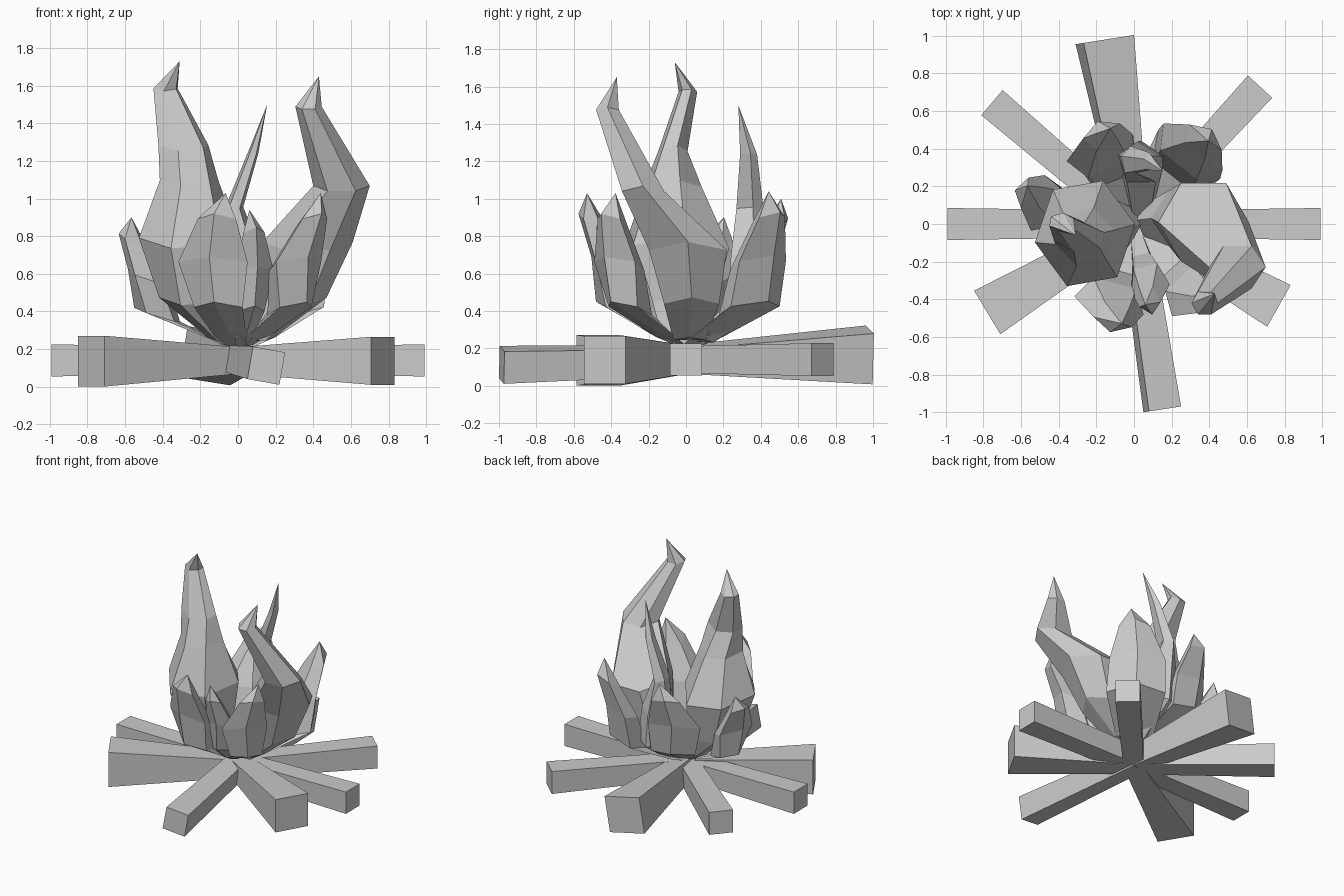
import bpy, bmesh
from math import sin, cos, pi, radians, atan2, hypot
from mathutils import Vector

if "Cube" in bpy.data.objects:
    bpy.data.objects.remove(bpy.data.objects["Cube"])


def finish(name, bm):
    bmesh.ops.recalc_face_normals(bm, faces=bm.faces)
    me = bpy.data.meshes.new(name)
    bm.to_mesh(me)
    bm.free()
    ob = bpy.data.objects.new(name, me)
    bpy.context.collection.objects.link(ob)
    return ob


def loft(name, rings, tip=None):
    bm = bmesh.new()
    loops = [[bm.verts.new(p) for p in ring] for ring in rings]
    n = len(loops[0])
    for a, b in zip(loops, loops[1:]):
        for i in range(n):
            j = (i + 1) % n
            bm.faces.new((a[i], a[j], b[j], b[i]))
    bm.faces.new(loops[0])
    if tip:
        t = bm.verts.new(tip)
        for i in range(n):
            bm.faces.new((loops[-1][i], loops[-1][(i + 1) % n], t))
    else:
        bm.faces.new(loops[-1])
    return finish(name, bm)


def log(i, x, y, zc, size, inner, roll):
    # square beam that narrows towards the middle of the fire
    d = Vector((x, y, 0)).normalized()
    side = Vector((-d.y, d.x, 0))
    rings = []
    for c, h in ((Vector((0, 0, 0.14)) - d * 0.04, inner / 2), (Vector((x, y, zc)), size / 2)):
        ring = []
        for k in range(4):
            a = radians(roll + 45 + 90 * k)
            r = h * 2 ** 0.5
            ring.append(c + side * r * cos(a) + Vector((0, 0, r * sin(a))))
        rings.append(ring)
    loft(f"log_{i}", rings)


def flame(name, rings, tip, sides=6, start=0, twist=0):
    # rings: x, y, z, half width in x, half width in y
    loops = []
    for k, (x, y, z, rx, ry) in enumerate(rings):
        loops.append([(x + rx * cos(a), y + ry * sin(a), z + 0.12 * rx * cos(2 * a))
                      for a in (start + twist * k + 2 * pi * i / sides for i in range(sides))])
    loft(name, loops, tip)


def petal(name, x, y, top=1.03, width=1.0, lean=0.06, base=1.0):
    # small flame curling outwards at the edge of the fire
    ang = atan2(y, x)
    r = hypot(x, y)
    d, t = Vector((cos(ang), sin(ang), 0)), Vector((-sin(ang), cos(ang), 0))
    s = (top - 0.22) / 0.81
    prof = [(0.12, 0.25, 0.09, 0.09 * base, 0), (r - 0.18, 0.41, 0.13, 0.14 * base, 0),
            (r - 0.13, 0.65, 0.11, 0.20, -0.3), (r - 0.04, 0.88, 0.08, 0.11, 0.4)]
    loops = []
    for rad, z, th, w, off in prof:
        c = d * rad + t * lean * off + Vector((0, 0, 0.22 + (z - 0.22) * s))
        ring = []
        for k in range(5):
            a = 2 * pi * k / 5
            ring.append(c + d * th * cos(a) + t * w * width * sin(a)
                        + Vector((0, 0, 0.04 * cos(a))))
        loops.append(ring)
    loft(name, loops, d * (r - 0.02) + t * lean * 1.2 + Vector((0, 0, top)))


# Logs laid like wheel spokes
for i, spec in enumerate([
        (0.99, 0, 0.14, 0.17, 0.14, 0), (-0.99, 0, 0.14, 0.17, 0.14, 0),
        (0.67, 0.73, 0.14, 0.175, 0.14, 0), (-0.755, 0.645, 0.14, 0.175, 0.14, 0),
        (0.77, -0.435, 0.138, 0.255, 0.13, 0), (-0.78, -0.47, 0.136, 0.27, 0.13, 0),
        (0.15, -0.985, 0.112, 0.175, 0.14, -10), (-0.155, 0.98, 0.165, 0.275, 0.13, 9)]):
    log(i + 1, *spec)

# Tall flames
flame("left_flame", [
    (-0.06, 0, 0.25, 0.10, 0.10), (-0.22, -0.05, 0.45, 0.20, 0.22),
    (-0.26, -0.05, 0.76, 0.27, 0.30), (-0.26, -0.07, 1.08, 0.16, 0.16),
    (-0.29, -0.07, 1.27, 0.14, 0.08), (-0.385, 0.01, 1.58, 0.07, 0.05)],
    (-0.31, -0.06, 1.73), 6, 0, 0.08)
flame("right_flame", [
    (0.10, 0.02, 0.25, 0.09, 0.10), (0.28, 0.03, 0.45, 0.19, 0.17),
    (0.37, 0.01, 0.74, 0.24, 0.24), (0.55, -0.23, 1.05, 0.15, 0.13),
    (0.375, -0.42, 1.48, 0.07, 0.07)],
    (0.43, -0.37, 1.65), 6, 0, 0.0)
flame("back_flame", [
    (0.04, 0.08, 0.24, 0.07, 0.07), (0.04, 0.32, 0.45, 0.13, 0.12),
    (0.02, 0.33, 0.70, 0.11, 0.11), (-0.02, 0.335, 0.95, 0.05, 0.08),
    (0.08, 0.33, 1.24, 0.03, 0.05)],
    (0.155, 0.28, 1.50), 5, 0.3, 0.0)

# Ring of small flames
petal("front_left_petal", -0.14, -0.53, 1.03)
petal("front_right_petal", 0.40, -0.44, 1.03, 0.85)
petal("front_middle_petal", 0.10, -0.44, 0.94, 0.55, -0.03)
petal("back_left_petal", -0.20, 0.50, 1.0, 1.0, -0.06, 1.2)
petal("back_right_petal", 0.38, 0.48, 1.04, 1.05, -0.03, 1.5)
petal("side_left_petal", -0.60, 0.15, 0.90, 0.8, -0.05, 0.9)
